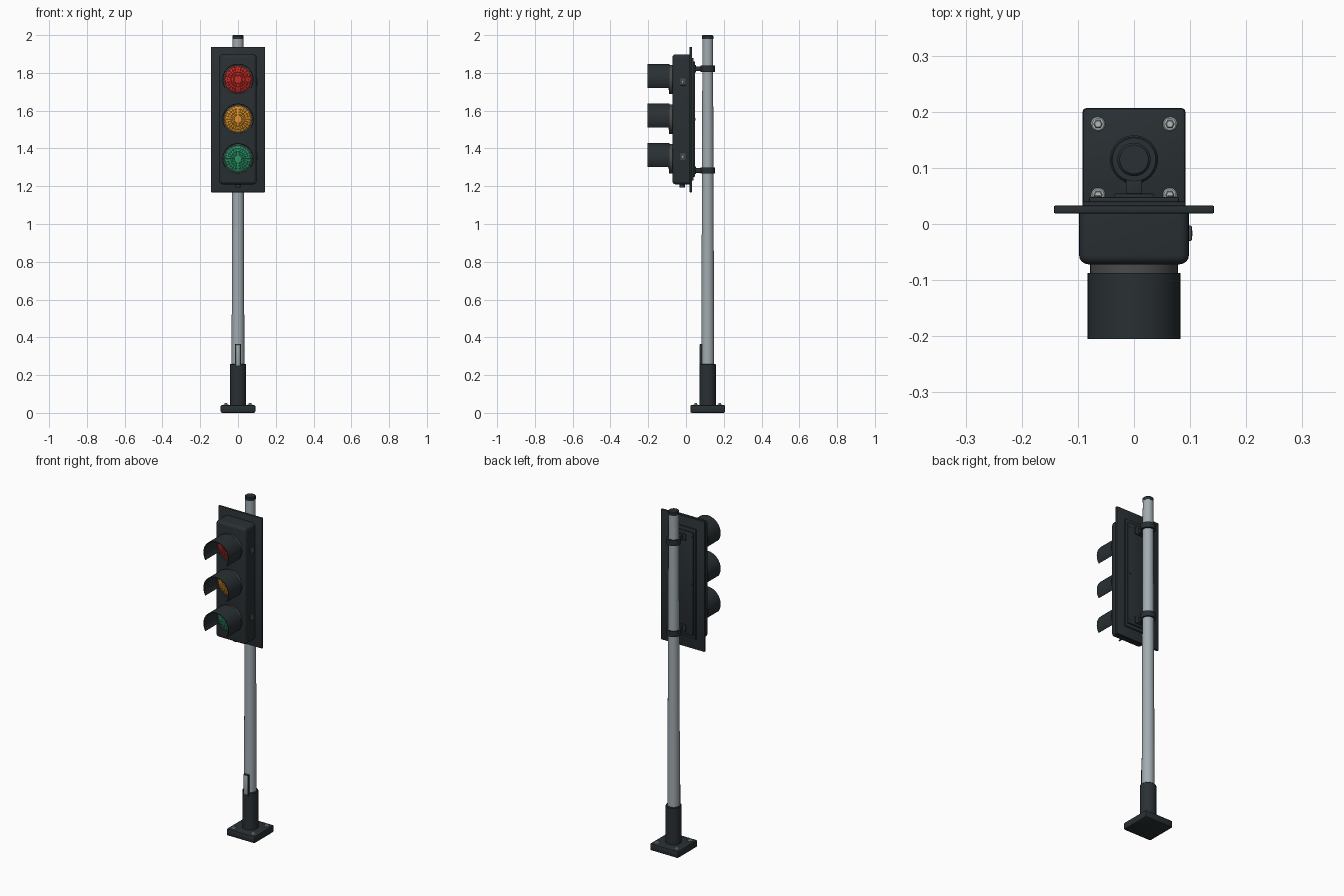
import bpy, bmesh, math
from mathutils import Matrix, Vector

if "Cube" in bpy.data.objects:
    bpy.data.objects.remove(bpy.data.objects["Cube"])


def material(name, rgb):
    m = bpy.data.materials.new(name)
    m.diffuse_color = (*rgb, 1)
    m.use_nodes = True
    m.node_tree.nodes["Principled BSDF"].inputs["Base Color"].default_value = m.diffuse_color
    return m


DARK = material("dark_paint", (0.022, 0.029, 0.033))
STEEL = material("galvanised", (0.36, 0.41, 0.44))
GASKET = material("gasket", (0.07, 0.07, 0.07))
BOLT = material("bolt_metal", (0.45, 0.48, 0.48))
LENSES = [("red", 1.765, (0.55, 0.025, 0.02)),
          ("amber", 1.555, (0.75, 0.30, 0.025)),
          ("green", 1.345, (0.025, 0.30, 0.14))]
FRONT = Matrix.Rotation(math.pi / 2, 4, 'X')    # local z -> world -y
BACK = Matrix.Rotation(-math.pi / 2, 4, 'X')    # local z -> world +y
SIDE = Matrix.Rotation(math.pi / 2, 4, 'Y')     # local z -> world +x
UP = Matrix.Identity(4)
PY = 0.115                                      # pole axis


def finish(name, bm, mat, xf=None):
    if xf is not None:
        bm.transform(xf)
    bmesh.ops.recalc_face_normals(bm, faces=bm.faces)
    me = bpy.data.meshes.new(name)
    bm.to_mesh(me)
    bm.free()
    ob = bpy.data.objects.new(name, me)
    bpy.context.collection.objects.link(ob)
    me.materials.append(mat)
    bpy.ops.object.select_all(action='DESELECT')
    ob.select_set(True)
    bpy.context.view_layer.objects.active = ob
    bpy.ops.object.shade_smooth_by_angle(angle=math.radians(35))
    return ob


def box(name, x, y, z, mat, bevel=0.0, seg=2, pick=None):
    """Box from (min, max) ranges; pick selects which edges get the bevel."""
    bm = bmesh.new()
    bmesh.ops.create_cube(bm, size=1)
    for v in bm.verts:
        v.co = Vector([r[0] if c < 0 else r[1] for c, r in zip(v.co, (x, y, z))])
    if bevel:
        edges = [e for e in bm.edges if pick is None or pick(e)]
        bmesh.ops.bevel(bm, geom=edges, offset=bevel, segments=seg,
                        affect='EDGES', profile=0.5)
    return finish(name, bm, mat)


def lathe(name, profile, loc, mat, rot=UP, steps=32):
    """Revolve (radius, height) points around local z."""
    bm = bmesh.new()
    vs = [bm.verts.new((r, 0, h)) for r, h in profile]
    es = [bm.edges.new(p) for p in zip(vs, vs[1:])]
    bmesh.ops.spin(bm, geom=vs + es, cent=(0, 0, 0), axis=(0, 0, 1),
                   angle=2 * math.pi, steps=steps, use_merge=True)
    bmesh.ops.remove_doubles(bm, verts=bm.verts, dist=1e-5)
    return finish(name, bm, mat, Matrix.Translation(loc) @ rot)


def disc(r, h0, h1, c=0.002):
    return [(0, h0), (r, h0), (r, h1 - c), (r - c, h1), (0, h1)]


def ring(ri, ro, h0, h1):
    return [(ri, h0), (ro, h0), (ro, h1), (ri, h1), (ri, h0)]


def lens(name, z, mat):
    """Domed lens with raised prism cells."""
    bm = bmesh.new()
    prof = [(0.076 * math.sin(a), 0.074 + 0.024 * math.cos(a))
            for a in [i / 6 * math.pi / 2 for i in range(7)]]
    vs = [bm.verts.new((r, 0, h)) for r, h in prof]
    es = [bm.edges.new(p) for p in zip(vs, vs[1:])]
    bmesh.ops.spin(bm, geom=vs + es, cent=(0, 0, 0), axis=(0, 0, 1),
                   angle=2 * math.pi, steps=24, use_merge=True)
    bmesh.ops.remove_doubles(bm, verts=bm.verts, dist=1e-5)
    bmesh.ops.recalc_face_normals(bm, faces=bm.faces)
    cells = [f for f in bm.faces if len(f.verts) == 4]
    bmesh.ops.inset_individual(bm, faces=cells, thickness=0.001, depth=0.0008)
    finish(name, bm, mat, Matrix.Translation((0, 0, z)) @ FRONT)


def visor(name, z):
    """Open-bottomed tube hood."""
    bm = bmesh.new()
    a0, a1, n = math.radians(-32), math.radians(212), 40
    loops = []
    for i in range(n + 1):
        a = a0 + (a1 - a0) * i / n
        loops.append([bm.verts.new((r * math.cos(a), y, z + r * math.sin(a)))
                      for r, y in ((0.083, -0.205), (0.083, -0.087),
                                   (0.0785, -0.087), (0.0785, -0.205))])
    for p, q in zip(loops, loops[1:]):
        for k in range(4):
            bm.faces.new((p[k], p[k - 1], q[k - 1], q[k]))
    bm.faces.new(loops[0])
    bm.faces.new(loops[-1])
    finish(name, bm, DARK)


# Base plate, bolts, sleeve
box("base_plate", (-0.092, 0.092), (PY - 0.092, PY + 0.092), (0, 0.042), DARK, 0.008)
for sx in (-1, 1):
    for sy in (-1, 1):
        at = (sx * 0.064, PY + sy * 0.063, 0)
        lathe("base_washer", disc(0.0125, 0.04, 0.045), at, BOLT, steps=20)
        lathe("base_bolt", disc(0.008, 0.044, 0.052), at, BOLT, steps=6)
lathe("base_sleeve", disc(0.043, 0.04, 0.26, 0.003), (0, PY, 0), DARK)

# Tapered pole, cap, access door
lathe("pole", [(0, 0.04), (0.034, 0.04), (0.034, 0.26), (0.028, 1.985), (0, 1.985)],
      (0, PY, 0), STEEL)
lathe("pole_cap", disc(0.0297, 1.98, 2.0, 0.004), (0, PY, 0), DARK)
box("access_door_frame", (-0.016, 0.016), (0.073, 0.1), (0.24, 0.366), DARK, 0.002)
box("access_door", (-0.012, 0.012), (0.071, 0.09), (0.25, 0.361), STEEL, 0.001)

# Pole clamps
for z in (1.822, 1.284):
    lathe("clamp_ring", ring(0.027, 0.039, z - 0.016, z + 0.016), (0, PY, 0), DARK)
    box("clamp_arm", (-0.0145, 0.0145), (0.04, 0.09), (z - 0.013, z + 0.013), DARK, 0.002)
    box("clamp_foot", (-0.035, 0.035), (0.044, 0.054), (z - 0.02, z + 0.02), DARK, 0.002)

# Backplate, housing, rear cover
box("backplate", (-0.143, 0.143), (0.019, 0.033), (1.168, 1.938), DARK, 0.003)
box("housing", (-0.098, 0.098), (-0.072, 0.022), (1.21, 1.898), DARK, 0.017, 4,
    lambda e: min(v.co.y for v in e.verts) < -0.05)
box("rear_housing", (-0.092, 0.092), (0.03, 0.04), (1.23, 1.88), DARK, 0.003)
box("rear_cover", (-0.08, 0.08), (0.038, 0.048), (1.25, 1.86), DARK, 0.003)
for x in (-0.066, 0.066):
    for z in (1.275, 1.555, 1.835):
        lathe("cover_screw", disc(0.006, 0, 0.004, 0.001), (x, 0.047, z), GASKET, BACK, 12)

# Door latches and cable gland
for z in (1.752, 1.356):
    box("latch", (0.094, 0.103), (-0.03, -0.003), (z - 0.018, z + 0.018), GASKET, 0.002)
    lathe("latch_pin", disc(0.005, 0, 0.002, 0.0005), (0.1025, -0.0165, z), BOLT, SIDE, 12)
lathe("cable_gland", disc(0.014, 1.192, 1.22), (0, -0.02, 0), DARK, steps=16)

# Signal aspects
for colour, z, rgb in LENSES:
    lathe(colour + "_gasket", ring(0.072, 0.078, 0.065, 0.089), (0, 0, z), GASKET, FRONT, 48)
    lens(colour + "_lens", z, material(colour + "_glass", rgb))
    visor(colour + "_visor", z)
